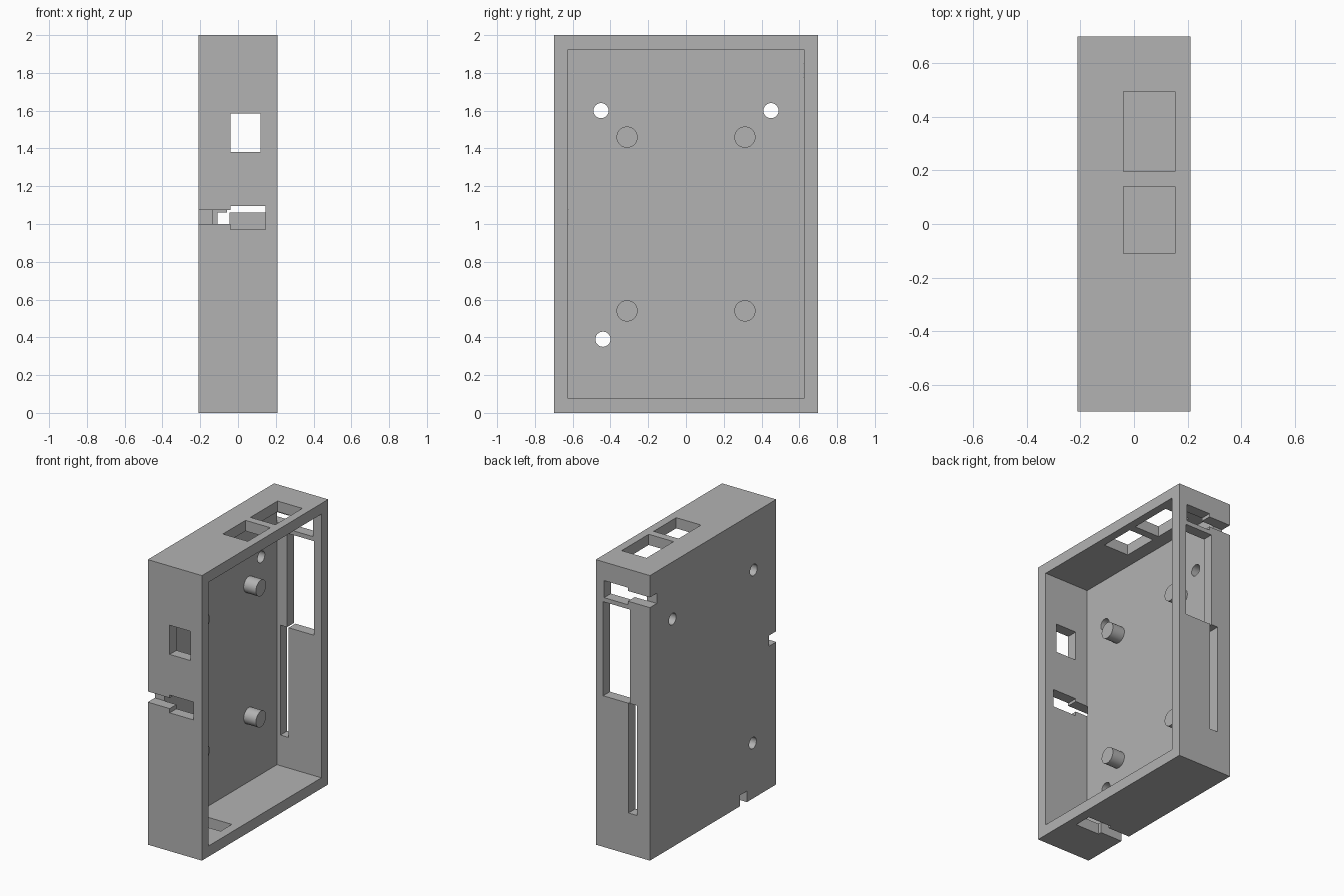
import bpy
from math import pi

cube = bpy.data.objects.get("Cube")
if cube:
    bpy.data.objects.remove(cube, do_unlink=True)

grey = bpy.data.materials.new("plain grey")
grey.use_nodes = True
colour = (0.45, 0.45, 0.45, 1)
grey.diffuse_color = colour
grey.node_tree.nodes["Principled BSDF"].inputs["Base Color"].default_value = colour

# Overall half sizes and wall thickness
HX, HY, H, WALL = 0.21, 0.70, 2.0, 0.075
PANEL = -HX + WALL          # inner face of the flat panel
OUT, DEEP = 0.1, 0.1        # cutter overshoot beyond and inside a wall
NOTCH = WALL + 0.002        # the cable notches just clear the wall


def box(name, x, y, z):
    """Box from three (low, high) ranges."""
    bpy.ops.mesh.primitive_cube_add(size=1)
    ob = bpy.context.object
    ob.name = name
    ob.location = [(a + b) / 2 for a, b in (x, y, z)]
    ob.scale = [b - a for a, b in (x, y, z)]
    bpy.ops.object.transform_apply(location=True, rotation=False, scale=True)
    return ob


def rod(name, x, y, z, radius):
    """Cylinder along x."""
    bpy.ops.mesh.primitive_cylinder_add(
        vertices=48, radius=radius, depth=x[1] - x[0],
        location=((x[0] + x[1]) / 2, y, z), rotation=(0, pi / 2, 0))
    ob = bpy.context.object
    ob.name = name
    bpy.ops.object.transform_apply(location=True, rotation=True, scale=True)
    return ob


def cut(target, cutter):
    mod = target.modifiers.new("cut", 'BOOLEAN')
    mod.operation = 'DIFFERENCE'
    mod.solver = 'EXACT'
    mod.object = cutter
    bpy.context.view_layer.objects.active = target
    bpy.ops.object.modifier_apply(modifier=mod.name)
    bpy.data.objects.remove(cutter, do_unlink=True)


def finish(ob):
    ob.data.materials.clear()
    ob.data.materials.append(grey)
    bpy.ops.object.select_all(action='DESELECT')
    ob.select_set(True)
    bpy.context.view_layer.objects.active = ob
    bpy.ops.object.shade_smooth_by_angle()


# Open tray: a block hollowed from the +x side
shell = box("case_shell", (-HX, HX), (-HY, HY), (0, H))
cut(shell, box("cavity", (PANEL, HX + OUT), (WALL - HY, HY - WALL), (WALL, H - WALL)))

# Ranges that pass through each wall
front = (-HY - OUT, -HY + DEEP)
back = (HY - DEEP, HY + OUT)
top = (H - DEEP, H + OUT)
bottom = (-OUT, DEEP)

# Front window, and two top ports
cut(shell, box("front_window", (-0.04, 0.12), front, (1.38, 1.585)))
for y in ((-0.11, 0.14), (0.195, 0.495)):
    cut(shell, box("top_port", (-0.04, 0.153), y, top))

# Back wall: tall window with a slim slot below it
cut(shell, box("back_window", (-0.057, 0.153), back, (1.06, 1.72)))
cut(shell, box("back_slot", (-0.108, -0.044), back, (0.29, 1.061)))

# Plug openings, each with a narrow notch running out to the panel edge
plug, cable = (-0.04, 0.145), (-HX - OUT, 0.0)
cut(shell, box("front_plug", plug, front, (0.97, 1.095)))
cut(shell, box("front_notch", cable, (-HY - OUT, -HY + NOTCH), (1.0, 1.075)))
cut(shell, box("back_plug", plug, back, (1.75, 1.87)))
cut(shell, box("back_notch", cable, (HY - NOTCH, HY + OUT), (1.775, 1.847)))
cut(shell, box("bottom_plug", plug, (-0.40, -0.275), bottom))
cut(shell, box("bottom_notch", cable, (-0.375, -0.30), (-OUT, NOTCH)))

# Screw holes through the panel
for y, z in ((-0.45, 1.60), (0.45, 1.60), (-0.44, 0.39)):
    cut(shell, rod("screw_hole", (-HX - OUT, PANEL + OUT), y, z, 0.04))
finish(shell)

# Four mounting pegs on the inside of the panel
for side, y in (("front", -0.312), ("back", 0.312)):
    for level, z in (("lower", 0.54), ("upper", 1.46)):
        finish(rod(f"{level}_{side}_peg", (PANEL - 0.01, -0.04), y, z, 0.056))
